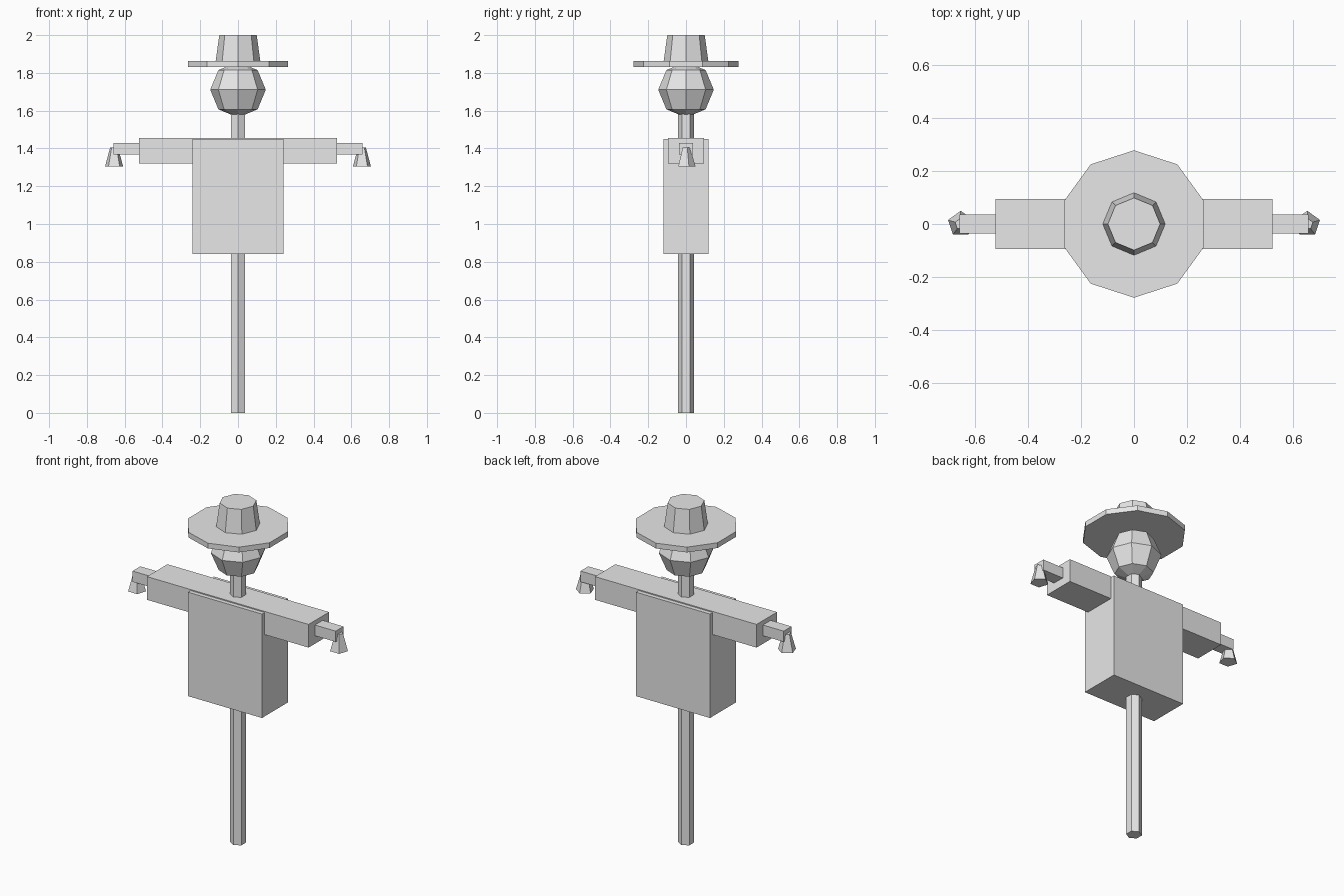
import bpy
from math import radians

default = bpy.data.objects.get("Cube")
if default:
    bpy.data.objects.remove(default, do_unlink=True)

# Single plain material
grey = bpy.data.materials.new("plain_grey")
grey.use_nodes = True
colour = (0.8, 0.8, 0.8, 1)
grey.diffuse_color = colour
grey.node_tree.nodes["Principled BSDF"].inputs["Base Color"].default_value = colour


def finish(name):
    ob = bpy.context.object
    ob.name = ob.data.name = name
    ob.data.materials.clear()
    ob.data.materials.append(grey)
    return ob


def box(name, half_x, half_y, z0, z1):
    bpy.ops.mesh.primitive_cube_add(size=2, location=(0, 0, (z0 + z1) / 2))
    bpy.context.object.scale = (half_x, half_y, (z1 - z0) / 2)
    bpy.ops.object.transform_apply(location=False, rotation=False, scale=True)
    return finish(name)


def prism(name, sides, r0, r1, z0, z1, x=0):
    # Tapered column with its first corner on +y
    bpy.ops.mesh.primitive_cone_add(vertices=sides, radius1=r0, radius2=r1,
                                    depth=z1 - z0, location=(x, 0, (z0 + z1) / 2))
    return finish(name)


# Upright pole and cross bar
prism("pole", 6, 0.042, 0.042, 0, 1.7)
box("cross_bar", 0.66, 0.036, 1.367, 1.43)

# Shirt
box("shirt_body", 0.24, 0.12, 0.84, 1.45)
box("shirt_sleeves", 0.525, 0.095, 1.32, 1.456)

# Hands hanging from the bar ends
for side, x in (("left", 0.656), ("right", -0.656)):
    prism(side + "_hand", 5, 0.05, 0.022, 1.305, 1.405, x)

# Head
bpy.ops.mesh.primitive_uv_sphere_add(segments=8, ring_count=4, radius=0.147,
                                     location=(0, 0, 1.711))
finish("head")

# Hat
prism("hat_brim", 10, 0.279, 0.279, 1.832, 1.863)
prism("hat_crown", 8, 0.12, 0.099, 1.85, 2.0)
